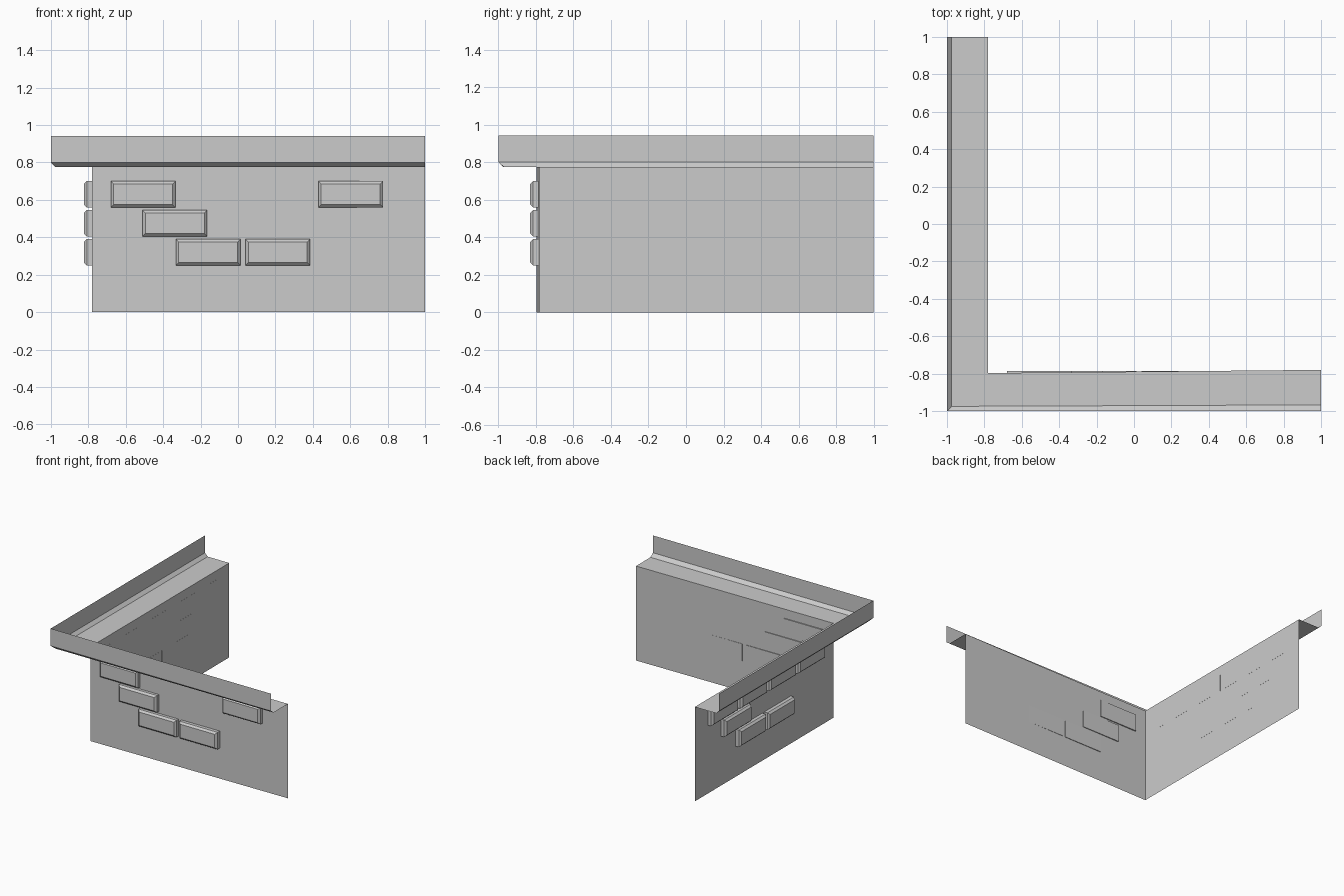
import bpy
import bmesh
from mathutils import Matrix

if "Cube" in bpy.data.objects:
    bpy.data.objects.remove(bpy.data.objects["Cube"])


def finish(bm, name):
    mesh = bpy.data.meshes.new(name)
    bm.to_mesh(mesh)
    bm.free()
    obj = bpy.data.objects.new(name, mesh)
    bpy.context.collection.objects.link(obj)
    return obj


def corner_sheet(name, profile):
    """Sweep a profile around the L: each row is (left x, corner y, right-end y, z)."""
    bm = bmesh.new()
    rows = [[bm.verts.new(p) for p in ((x, 1, z), (x, yc, z), (1, yr, z))]
            for x, yc, yr, z in profile]
    for low, high in zip(rows, rows[1:]):
        for i in range(2):
            bm.faces.new((low[i], low[i + 1], high[i + 1], high[i]))
    return finish(bm, name)


# Thin walls and the cornice overhanging them
corner_sheet("wall", [(-0.78, -0.797, -0.78, 0), (-0.78, -0.797, -0.78, 0.775)])
corner_sheet("cornice", [(-0.78, -0.797, -0.78, 0.775),
                         (-0.975, -0.975, -0.967, 0.775),
                         (-1, -1, -1, 0.80),
                         (-1, -1, -1, 0.942)])

LENGTH, HEIGHT, DEPTH, CHAMFER = 0.345, 0.14, 0.044, 0.015
ROW_Z = (0.63, 0.475, 0.32)


def brick(name, centre, side):
    """Block with a chamfered outer face; side walls get turned to face -x."""
    bm = bmesh.new()
    bmesh.ops.create_cube(bm, size=1)
    bmesh.ops.scale(bm, vec=(LENGTH, DEPTH, HEIGHT), verts=bm.verts)
    front = min(bm.faces, key=lambda f: f.calc_center_median().y)
    bmesh.ops.bevel(bm, geom=list(front.edges), offset=CHAMFER, segments=1,
                    affect='EDGES')
    if side:
        bmesh.ops.rotate(bm, verts=bm.verts, matrix=Matrix.Rotation(-1.5707963, 3, 'Z'))
    bmesh.ops.translate(bm, verts=bm.verts, vec=centre)
    finish(bm, name)


# Raised bricks: lowest coordinate along the wall, per row
front_rows = [(-0.68, 0.43), (-0.51,), (-0.332, 0.04)]
left_rows = [(0.485, 0.11, -0.265, -0.64), (0.315,), (0.125, -0.245)]
for row, z in enumerate(ROW_Z):
    for start in front_rows[row]:
        brick("front_brick", (start + LENGTH / 2, -0.786 - DEPTH / 2, z), False)
    for start in left_rows[row]:
        brick("left_brick", (-0.7795 - DEPTH / 2, start + LENGTH / 2, z), True)
